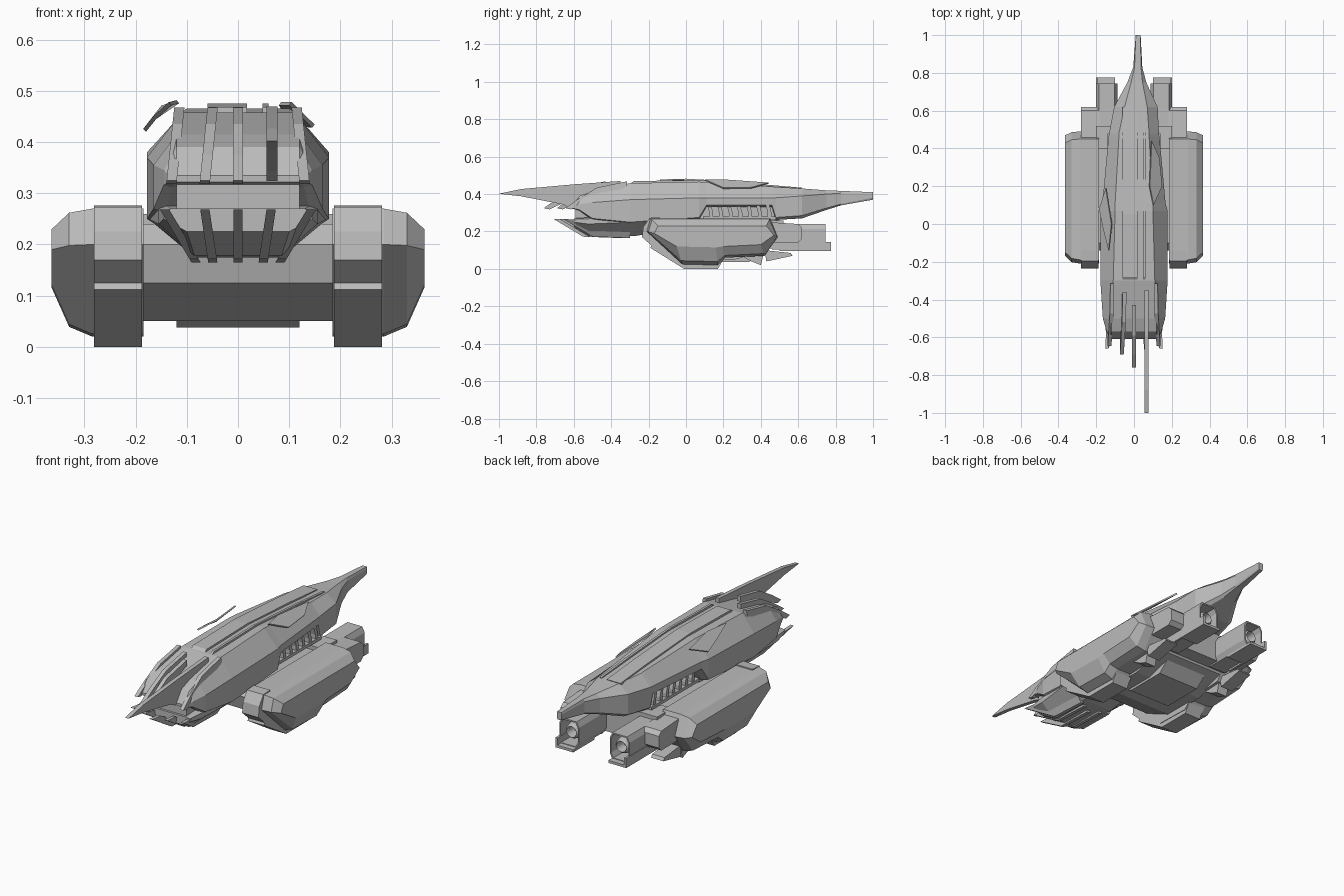
import bpy
import bmesh
import math

cube = bpy.data.objects.get("Cube")
if cube:
    bpy.data.objects.remove(cube, do_unlink=True)

grey = bpy.data.materials.new("hull grey")
grey.use_nodes = True
GREY = (0.5, 0.5, 0.5, 1)
grey.diffuse_color = GREY
grey.node_tree.nodes["Principled BSDF"].inputs["Base Color"].default_value = GREY


def finish(name, bm):
    bmesh.ops.recalc_face_normals(bm, faces=bm.faces)
    mesh = bpy.data.meshes.new(name)
    bm.to_mesh(mesh)
    bm.free()
    mesh.materials.append(grey)
    obj = bpy.data.objects.new(name, mesh)
    bpy.context.collection.objects.link(obj)
    return obj


def loft(name, rings):
    """Skin matching rings and cap both ends."""
    bm = bmesh.new()
    loops = [[bm.verts.new(p) for p in ring] for ring in rings]
    bm.faces.new(loops[0])
    bm.faces.new(loops[-1])
    n = len(loops[0])
    for a, b in zip(loops, loops[1:]):
        for i in range(n):
            j = (i + 1) % n
            bm.faces.new((a[i], a[j], b[j], b[i]))
    return finish(name, bm)


def prism(name, profile, x0, x1):
    """Side profile (y, z) extruded across x."""
    return loft(name, [[(x, y, z) for y, z in profile] for x in (x0, x1)])


def blade(name, profile, x, half, z0, lean, dy=0, dz=0):
    """Thin blade whose x spreads with height."""
    return loft(name, [[(x * (1 + (z - z0) * lean) + side, y + dy, z + dz)
                        for y, z in profile] for side in (-half, half)])


def box(name, x0, x1, y0, y1, z0, z1):
    return prism(name, [(y0, z0), (y1, z0), (y1, z1), (y0, z1)], x0, x1)


def plate(name, points):
    bm = bmesh.new()
    bm.faces.new([bm.verts.new(p) for p in points])
    solid = finish(name, bm).modifiers.new("thickness", "SOLIDIFY")
    solid.thickness = 0.008


def hull(name, sections):
    """Eight-sided sections: y, centre, half widths, then heights."""
    rings = []
    for y, c, top, mid, low, z1, z2, z3, z4 in sections:
        half = [(top, z1), (mid, z2), (mid, z3), (low, z4)]
        rings.append([(c + x, y, z) for x, z in half] +
                     [(c - x, y, z) for x, z in reversed(half)])
    return loft(name, rings)


# Upper hull, running back into the tail spike
hull("upper_hull", [
    (-.61, 0, .12, .13, .12, .335, .33, .325, .322),
    (-.57, 0, .12, .145, .13, .39, .345, .316, .312),
    (-.5, 0, .12, .165, .14, .415, .355, .27, .26),
    (-.3, 0, .11, .178, .14, .458, .37, .25, .225),
    (.07, 0, .10, .178, .14, .466, .38, .275, .262),
    (.11, 0, .10, .167, .14, .464, .38, .342, .33),
    (.46, 0, .08, .135, .115, .44, .38, .342, .33),
    (.48, 0, .08, .132, .115, .438, .38, .275, .262),
    (.62, .01, .06, .115, .09, .43, .39, .285, .27),
    (.75, .015, .03, .05, .035, .42, .40, .325, .315),
    (.83, .02, .017, .024, .018, .417, .405, .347, .34),
    (1, .022, .012, .013, .01, .41, .40, .38, .37)])

# Lower jaw and the recess behind the mouth
hull("lower_jaw", [
    (-.6, 0, .13, .145, .10, .27, .266, .25, .225),
    (-.52, 0, .14, .155, .085, .275, .268, .24, .178),
    (-.28, 0, .15, .175, .085, .30, .28, .25, .175),
    (-.18, 0, .13, .165, .085, .30, .28, .25, .19),
    (.06, 0, .12, .14, .085, .30, .28, .26, .22)])
box("mouth_core", -.12, .12, -.59, -.25, .25, .33)
box("neck_core", -.10, .10, .04, .5, .2, .35)

# Raised spine panels with a groove between them
spine = [(-.32, .44), (-.28, .469), (.05, .475), (.4, .453), (.62, .434), (.6, .41)]
prism("spine_panel", spine, -.06, .018)
prism("spine_rail", spine, .048, .06)

# Claw blades over the nose and under the jaw
claw = [(-.36, .468), (-.52, .435), (-.62, .375), (-.69, .325),
        (-.66, .318), (-.55, .37), (-.36, .44)]
for i, (x, dy, dz) in enumerate([(-.13, .045, 0), (-.065, 0, 0), (0, -.07, 0),
                                 (.13, .045, 0)]):
    blade(f"upper_claw_{i}", claw, x, .01, .32, -.8 if dy > 0 else -1.6, dy, dz)
jaw_claw = [(-.71, .268), (-.55, .172), (-.35, .165), (-.35, .2), (-.55, .21), (-.64, .262)]
for i, x in enumerate((-.085, -.05, 0, .05, .085)):
    blade(f"jaw_claw_{i}", jaw_claw, x, .009, .17, 3 if abs(x) < .06 else 7,
          abs(x) * .6)
prism("nose_spike", [(-1, .402), (-.88, .427), (-.6, .452), (-.35, .47), (-.35, .43),
                     (-.55, .36), (-.62, .325), (-.66, .345), (-.88, .388)], .056, .077)

# Swept plates on the hull shoulders
plate("right_fin", [(-.13, -.14, .472), (-.115, 0, .476), (-.145, .19, .465),
                    (-.18, .08, .42), (-.16, -.02, .445)])
plate("left_fin", [(.09, .44, .455), (.08, .2, .472), (.1, .1, .472),
                   (.145, .2, .428), (.13, .35, .43)])

# Central body slung between the nacelles, with belly blocks
prism("centre_body", [(-.14, .2), (-.12, .125), (.04, .05), (.26, .05), (.44, .1),
                      (.5, .2), (.46, .24), (-.1, .24)], -.2, .2)
prism("belly_plate", [(.08, .06), (.12, .038), (.34, .038), (.4, .09)], -.12, .12)
box("rear_bridge", -.2, .2, .4, .52, .11, .26)

# Nacelle side outlines: full body, smaller outer face, front frame
full = [(-.19, .27), (-.21, .2), (-.02, .025), (.17, .02),
        (.21, .06), (.42, .07), (.49, .17), (.45, .27)]
outer = [(-.15, .23), (-.17, .19), (-.05, .12), (.16, .115),
         (.2, .12), (.4, .13), (.47, .18), (.43, .23)]
frame = [(-.14, .276), (-.195, .273), (-.228, .225), (-.235, .17), (-.185, .125),
         (-.19, .112), (-.01, 0), (.17, 0), (.2, .05), (.02, .06), (-.14, .2)]

for side, s in (("right", -1), ("left", 1)):
    rings = []
    for x, t in ((.185, 0), (.285, 0), (.33, .2), (.364, 1)):
        rings.append([(s * x, a + (c - a) * t, b + (d - b) * t)
                      for (a, b), (c, d) in zip(full, outer)])
    loft(f"{side}_nacelle", rings)
    prism(f"{side}_nacelle_frame", frame, s * .188, s * .281)
    prism(f"{side}_nacelle_rear", [(.44, .14), (.6, .14), (.62, .16), (.62, .22),
                                   (.6, .24), (.44, .25)], s * .18, s * .28)
    prism(f"{side}_keel_fin", [(.28, .08), (.35, .04), (.4, .02), (.42, .1)],
          s * .2, s * .26)
    prism(f"{side}_rear_flap", [(.43, .04), (.57, .07), (.56, .085), (.42, .1)],
          s * .2, s * .27)

    # Ribs and rail in the side recess
    box(f"{side}_rib_rail", s * .09, s * .14, .09, .48, .264, .28)
    for i in range(7):
        y = .125 + i * .052
        prism(f"{side}_rib_{i}", [(y, .265), (y + .02, .265), (y + .02, .3),
                                  (y + .008, .345), (y - .012, .345), (y, .3)],
              s * .09, s * .135)

    # Open engine housing with a longer lower lip
    def housing(y, inset):
        w, h = .056 - inset, .068 - inset
        pts = [(w, -h), (w, h * .6), (w * .75, h), (-w * .75, h),
               (-w, h * .6), (-w, -h * .6), (-w * .75, -h)]
        return [(s * (.144 + x), y, .172 + z) for x, z in pts]
    loft(f"{side}_engine_housing", [housing(.46, 0), housing(.745, 0),
                                    housing(.745, .007), housing(.6, .007)])
    box(f"{side}_engine_lip", s * .1, s * .198, .6, .775, .095, .108)
    box(f"{side}_engine_side_rail", s * .19, s * .202, .5, .775, .095, .145)

    # Round nozzle set inside the housing
    nozzle = []
    for y, r in ((.58, .04), (.69, .044), (.72, .036), (.73, .028), (.68, .02)):
        nozzle.append([(s * .142 + r * math.cos(a * math.tau / 16), y,
                        .172 + r * math.sin(a * math.tau / 16)) for a in range(16)])
    loft(f"{side}_nozzle", nozzle)
